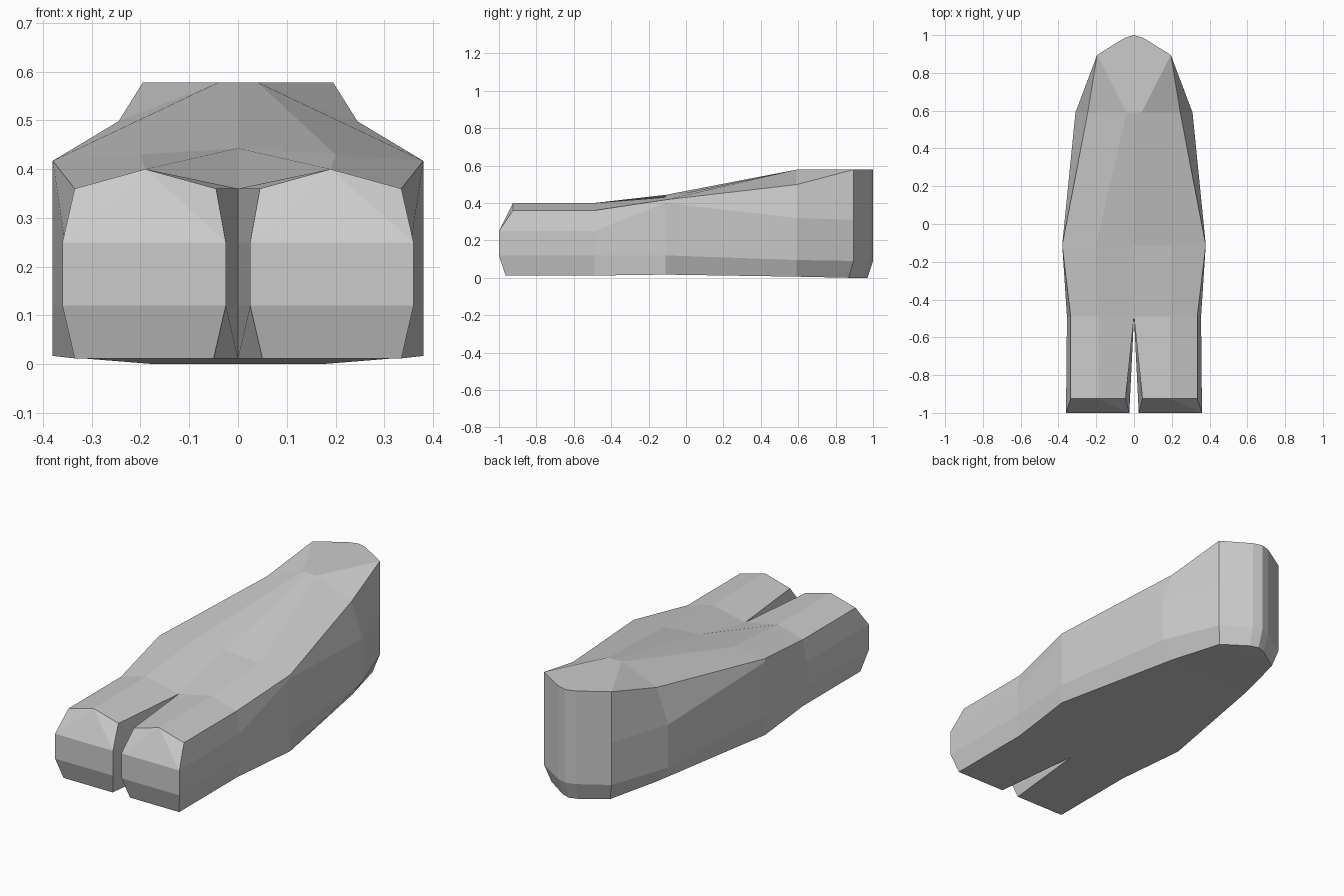
import bpy, bmesh

if "Cube" in bpy.data.objects:
    bpy.data.objects.remove(bpy.data.objects["Cube"])

# Half cross-sections (x >= 0), ordered: centre bottom, outer bottom, side low,
# side high, shoulder, crown, centre top (then two inner-wall points for the toes)
toe = [(.05, -.965, .012), (.335, -.965, .012), (.36, -1, .12), (.36, -1, .25),
       (.335, -.925, .36), (.19, -.925, .40), (.045, -.925, .36),
       (.025, -1, .25), (.025, -1, .12)]


def section(y, pts):
    return [(x, y, z) for x, z in pts]


# Where the two toes join
fork = section(-.49, [(0, .012), (.335, .012), (.355, .12), (.355, .25), (.335, .36),
                      (.19, .40), (0, .36), (0, .25), (0, .12)])
# Widest part, rising rear, and the wrapped back end
waist = section(-.11, [(0, .017), (.38, .017), (.38, .12), (.38, .40), (.38, .417),
                       (.20, .43), (0, .443)])
rise = section(.59, [(0, .006), (.245, .006), (.31, .095), (.31, .32), (.245, .498),
                     (.04, .578), (0, .578)])
back = [(0, .87, 0), (.17, .87, 0), (.195, .895, .09), (.195, .895, .31),
        (.195, .895, .578), (.195, .895, .578), (0, .895, .578)]
tail = [(0, .97, 0), (.045, .955, 0), (.05, .985, .09), (.05, .985, .31),
        (.05, .985, .578), (.05, .985, .578), (0, .985, .578)]
tip = [(0, .97, 0), (0, .97, 0)] + [(0, 1, z) for z in (.09, .31, .578, .578, .578)]

bm = bmesh.new()


def face(points):
    unique = list(dict.fromkeys(points))
    if len(unique) > 2:
        bm.faces.new([bm.verts.new(p) for p in unique])


def loft(a, b, count, closed, side):
    for i in range(count if closed else count - 1):
        j = (i + 1) % count
        face([(side * x, y, z) for x, y, z in (a[i], a[j], b[j], b[i])])


for side in (1, -1):
    # Toe tube and its bevelled front
    loft(toe, fork, 9, True, side)
    for ids in ((0, 1, 2, 8), (8, 2, 3, 7), (7, 3, 5), (3, 4, 5), (7, 5, 6)):
        face([(side * toe[i][0], toe[i][1], toe[i][2]) for i in ids])
    # Main body shell
    rings = [fork, waist, rise, back, tail, tip]
    for a, b in zip(rings, rings[1:]):
        loft(a, b, 7, False, side)

bmesh.ops.remove_doubles(bm, verts=bm.verts, dist=.0005)
bmesh.ops.recalc_face_normals(bm, faces=bm.faces)
mesh = bpy.data.meshes.new("forked_body")
bm.to_mesh(mesh)
bm.free()
body = bpy.data.objects.new("forked_body", mesh)
bpy.context.collection.objects.link(body)
